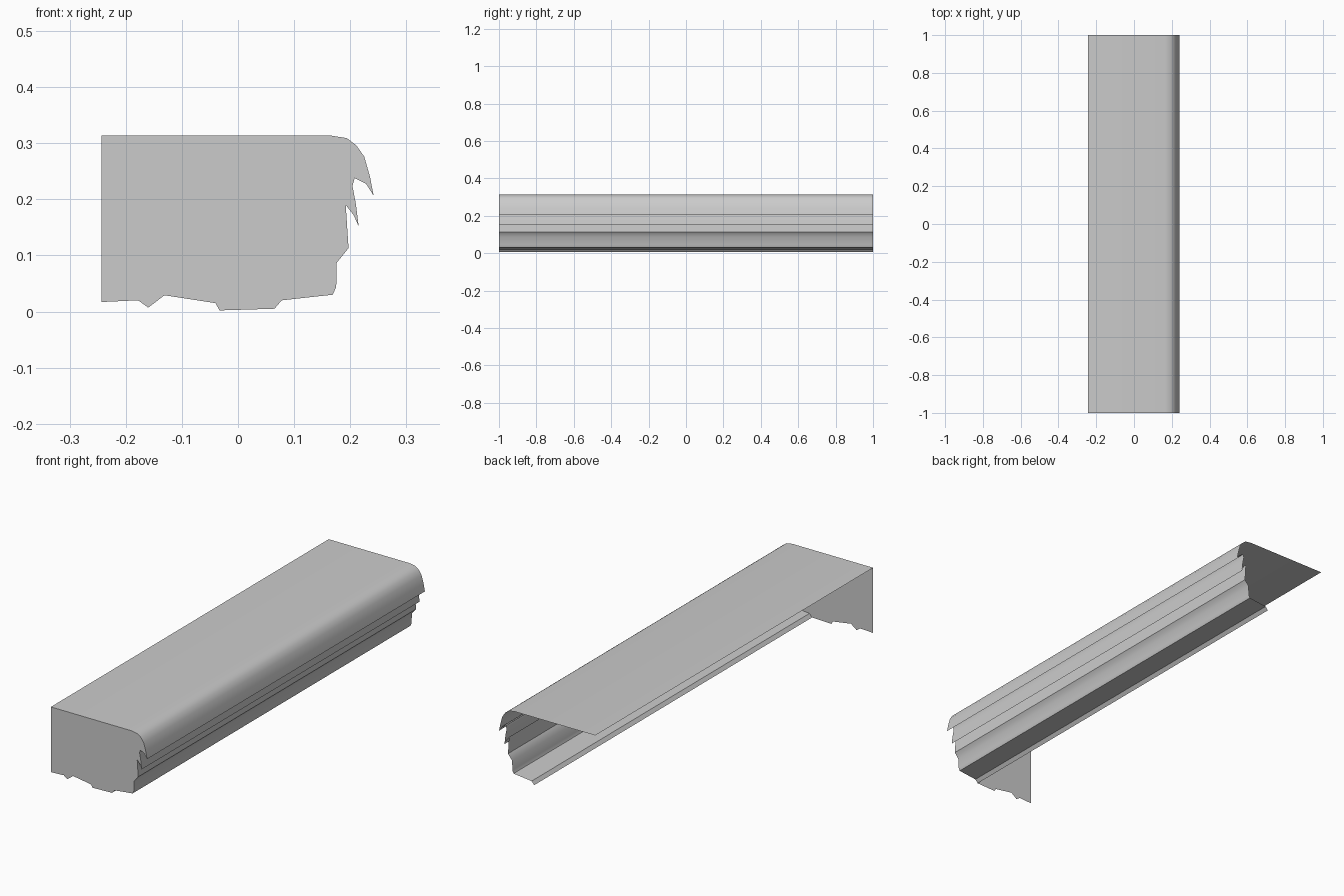
import bpy
import bmesh
import math

if "Cube" in bpy.data.objects:
    bpy.data.objects.remove(bpy.data.objects["Cube"])

HALF_LENGTH = 1.0

# One plain grey for the whole moulding
grey = bpy.data.materials.new("plain grey")
grey.use_nodes = True
grey.diffuse_color = (0.6, 0.6, 0.6, 1)
grey.node_tree.nodes["Principled BSDF"].inputs["Base Color"].default_value = (0.6, 0.6, 0.6, 1)

# Cross-section (x, z): flat top, rounded nose, two drip lips, stepped base
top_edge = [(-0.243, 0.314), (0.163, 0.314)]
nose = [(0.194, 0.309), (0.211, 0.296), (0.225, 0.276), (0.235, 0.241), (0.242, 0.206)]
upper_lip = [(0.228, 0.228), (0.208, 0.238), (0.204, 0.224), (0.21, 0.192), (0.215, 0.152)]
lower_lip = [(0.206, 0.172), (0.192, 0.19), (0.197, 0.113)]
base = [(0.176, 0.087), (0.175, 0.044), (0.169, 0.03), (0.078, 0.02), (0.065, 0.005)]
skin = top_edge + nose + upper_lip + lower_lip + base

# Remaining underside outline, present only on the end cap
underside = [(-0.033, 0.002), (-0.04, 0.015), (-0.131, 0.029),
             (-0.16, 0.007), (-0.178, 0.02), (-0.243, 0.017)]


def finish(bm, name):
    mesh = bpy.data.meshes.new(name)
    bm.to_mesh(mesh)
    bm.free()
    mesh.materials.append(grey)
    obj = bpy.data.objects.new(name, mesh)
    bpy.context.collection.objects.link(obj)
    return obj


# Open moulding shell swept along y
bm = bmesh.new()
front = [bm.verts.new((x, -HALF_LENGTH, z)) for x, z in skin]
back = [bm.verts.new((x, HALF_LENGTH, z)) for x, z in skin]
for i in range(len(skin) - 1):
    bm.faces.new((front[i], front[i + 1], back[i + 1], back[i]))
shell = finish(bm, "moulding_shell")

bpy.ops.object.select_all(action="DESELECT")
shell.select_set(True)
bpy.context.view_layer.objects.active = shell
bpy.ops.object.shade_smooth_by_angle(angle=math.radians(38))

# Flat cap closing the front end only
bm = bmesh.new()
outline = [bm.verts.new((x, -HALF_LENGTH, z)) for x, z in skin + underside]
cap = bm.faces.new(reversed(outline))
bm.normal_update()
if cap.normal.y > 0:
    cap.normal_flip()
bmesh.ops.triangulate(bm, faces=[cap])
finish(bm, "front_end_cap")
